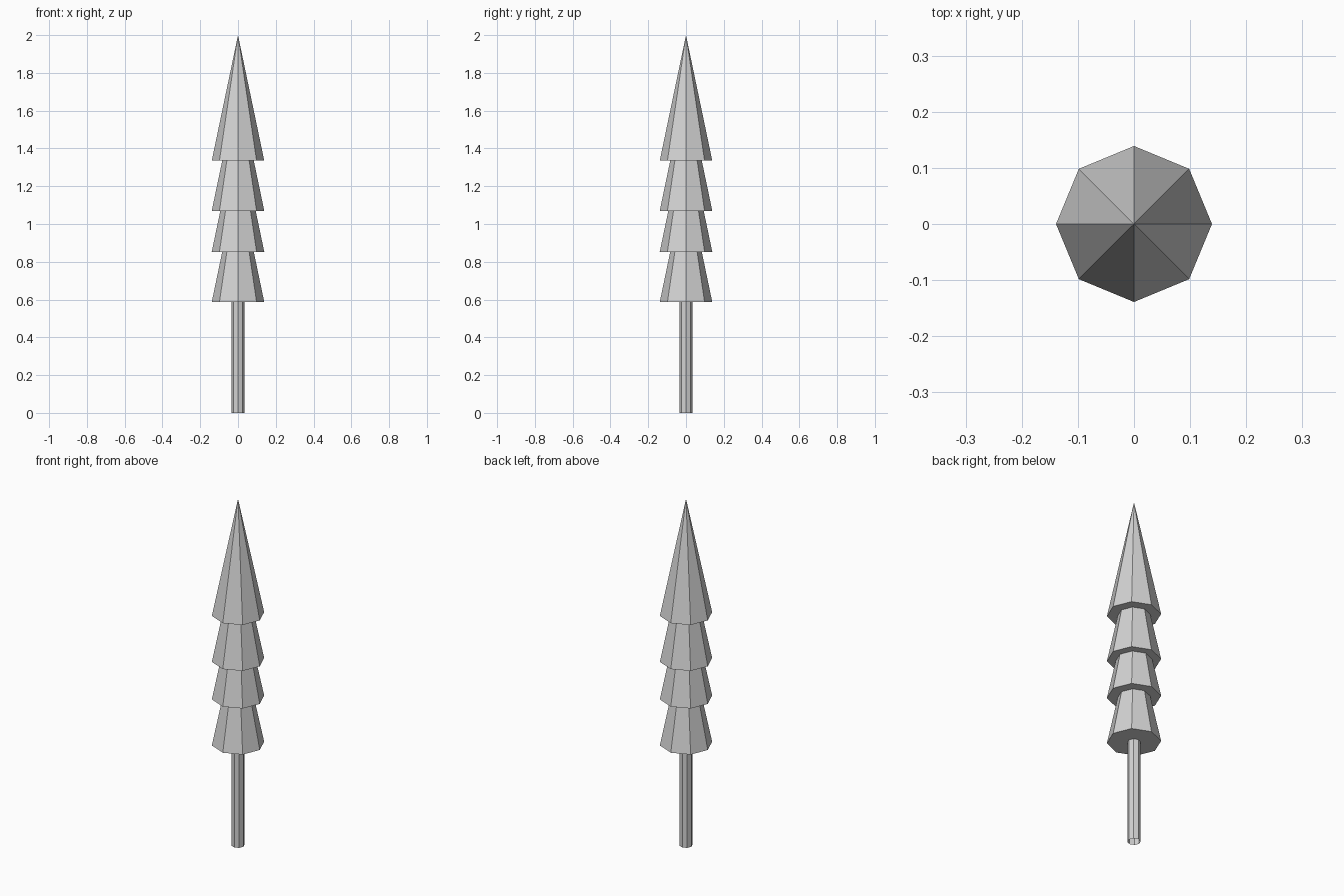
import bpy
import bmesh
import math

cube = bpy.data.objects.get("Cube")
if cube:
    bpy.data.objects.remove(cube, do_unlink=True)

SIDES = 8
RADIUS = 0.139      # skirt radius of every tier
HEIGHT = 0.665      # height of a full, untrimmed tier
TOP = 2.0

grey = bpy.data.materials.new("plain grey")
grey.use_nodes = True
colour = (0.65, 0.65, 0.65, 1.0)
grey.diffuse_color = colour
grey.node_tree.nodes["Principled BSDF"].inputs["Base Color"].default_value = colour


def frustum(name, z0, z1, r0, r1, close_bottom):
    """Flat-faced ring of sides, with a point on top when r1 is zero."""
    bm = bmesh.new()

    def ring(r, z):
        return [bm.verts.new((r * math.cos(a), r * math.sin(a), z))
                for a in (math.tau * i / SIDES for i in range(SIDES))]

    low = ring(r0, z0)
    high = ring(r1, z1) if r1 > 0 else [bm.verts.new((0, 0, z1))] * SIDES
    for i in range(SIDES):
        j = (i + 1) % SIDES
        corners = [low[i], low[j], high[j], high[i]]
        bm.faces.new(corners if r1 > 0 else corners[:3])
    if close_bottom:
        bm.faces.new(low[::-1])
    mesh = bpy.data.meshes.new(name)
    bm.to_mesh(mesh)
    bm.free()
    mesh.materials.append(grey)
    obj = bpy.data.objects.new(name, mesh)
    bpy.context.collection.objects.link(obj)
    return obj


# Trunk: a slim open tube up to the lowest tier
tier_bases = [0.587, 0.853, 1.07, 1.335]
frustum("trunk", 0, tier_bases[0], 0.034, 0.034, False)

# Foliage: equal cones, each trimmed where the next one begins
names = ["lowest_tier", "lower_middle_tier", "upper_middle_tier", "treetop"]
for name, base, top in zip(names, tier_bases, tier_bases[1:] + [TOP]):
    top_radius = 0 if top == TOP else RADIUS * (1 - (top - base) / HEIGHT)
    frustum(name, base, top, RADIUS, top_radius, True)
